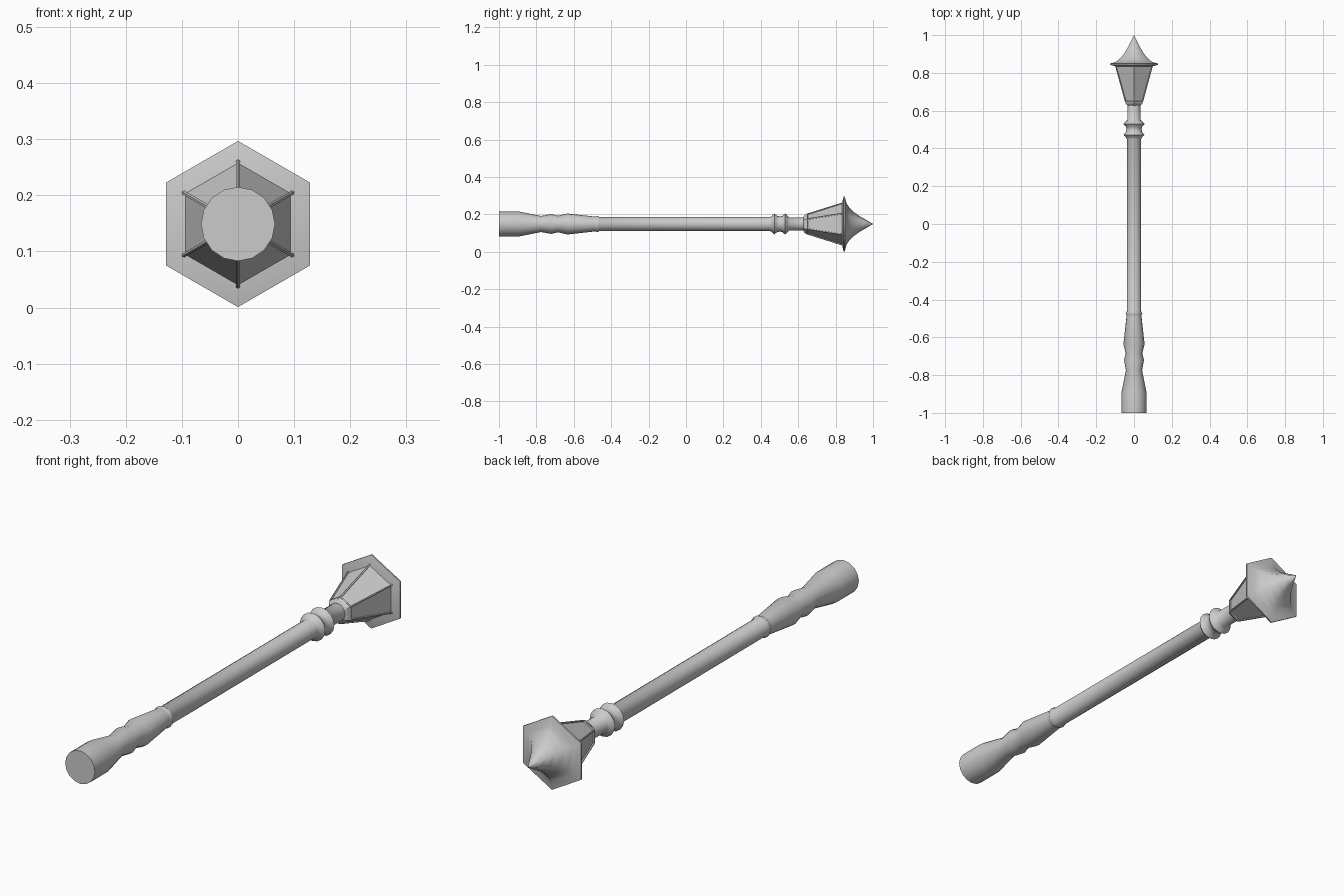
import bpy, bmesh, math

if "Cube" in bpy.data.objects:
    bpy.data.objects.remove(bpy.data.objects["Cube"])

AXIS_Z = 0.149


def turned(name, profile, sides, smooth=None):
    """Revolve (y, radius) points around the lamp's long axis, closing both ends."""
    bm = bmesh.new()
    rings = []
    for y, r in profile:
        angles = [math.pi / 2 + 2 * math.pi * i / sides for i in range(sides)]
        rings.append([bm.verts.new((r * math.cos(a), y, AXIS_Z + r * math.sin(a))) for a in angles])
    for a, b in zip(rings, rings[1:]):
        for i in range(sides):
            j = (i + 1) % sides
            bm.faces.new((a[i], a[j], b[j], b[i]))
    bm.faces.new(rings[0])
    bm.faces.new(rings[-1])
    bmesh.ops.remove_doubles(bm, verts=bm.verts, dist=1e-5)
    bmesh.ops.recalc_face_normals(bm, faces=bm.faces)
    mesh = bpy.data.meshes.new(name)
    bm.to_mesh(mesh)
    bm.free()
    obj = bpy.data.objects.new(name, mesh)
    bpy.context.collection.objects.link(obj)
    if smooth:
        bpy.ops.object.select_all(action='DESELECT')
        obj.select_set(True)
        bpy.context.view_layer.objects.active = obj
        bpy.ops.object.shade_smooth_by_angle(angle=math.radians(smooth))
    return obj


# Turned post: base, baluster bulges, shaft, double collar and neck
turned("post", [
    (-1.0, 0.066), (-0.89, 0.066), (-0.775, 0.043), (-0.72, 0.053),
    (-0.685, 0.044), (-0.635, 0.056), (-0.49, 0.040), (-0.48, 0.040),
    (-0.473, 0.044), (-0.463, 0.038), (0.45, 0.038), (0.458, 0.042),
    (0.472, 0.056), (0.486, 0.044), (0.502, 0.040), (0.516, 0.044),
    (0.530, 0.056), (0.544, 0.042), (0.55, 0.035), (0.645, 0.035)], 16, 60)

# Hexagonal collar under the lantern
turned("lantern_collar", [(0.628, 0.038), (0.633, 0.047), (0.643, 0.054), (0.650, 0.054)], 6)

# Lantern with a recessed pane in each of its six sides
lantern = turned("lantern", [(0.645, 0.055), (0.842, 0.117)], 6)
bm = bmesh.new()
bm.from_mesh(lantern.data)
panes = [f for f in bm.faces if len(f.verts) == 4]
bmesh.ops.inset_individual(bm, faces=panes, thickness=0.006)
bmesh.ops.inset_individual(bm, faces=panes, thickness=0.0005, depth=-0.005)
bm.to_mesh(lantern.data)
bm.free()

# Flared roof rising to a point
turned("roof", [
    (0.834, 0.110), (0.843, 0.148), (0.849, 0.148), (0.857, 0.113), (0.872, 0.090),
    (0.90, 0.062), (0.93, 0.041), (0.96, 0.024), (1.0, 0.0005)], 6, 65)
